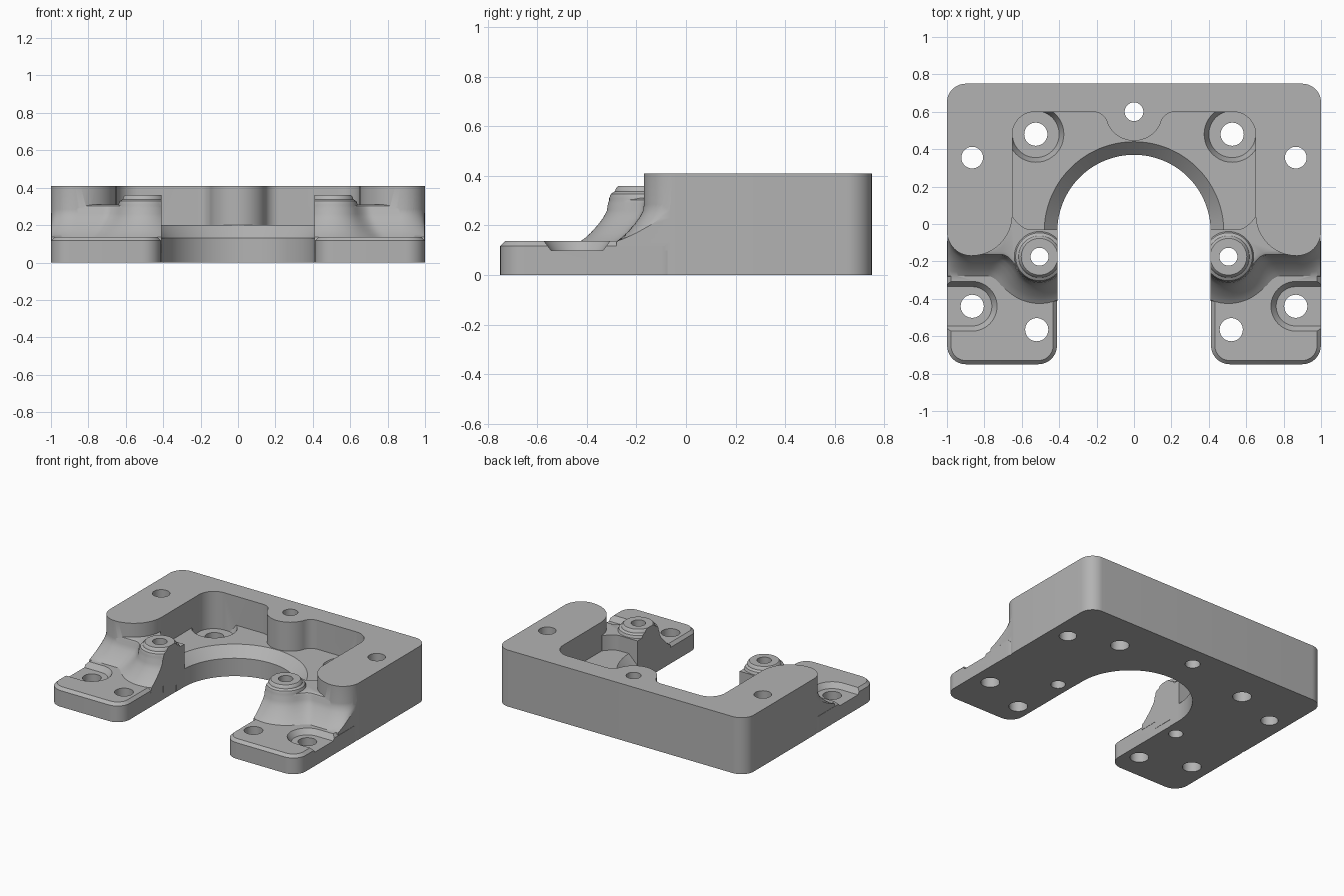
import bpy, bmesh
from math import sin, cos, sqrt, radians, pi

if "Cube" in bpy.data.objects:
    bpy.data.objects.remove(bpy.data.objects["Cube"])

grey = bpy.data.materials.new("machined_grey")
grey.use_nodes = True
grey.diffuse_color = (0.45, 0.45, 0.45, 1)
grey.node_tree.nodes["Principled BSDF"].inputs["Base Color"].default_value = (0.45, 0.45, 0.45, 1)


def arc(cx, cy, r, a0, a1, n=12):
    return [(cx + r * cos(radians(a0 + (a1 - a0) * i / n)),
             cy + r * sin(radians(a0 + (a1 - a0) * i / n))) for i in range(n + 1)]


def loft(name, levels):
    """Closed solid through (z, outline) levels with equal point counts."""
    bm = bmesh.new()
    rings = [[bm.verts.new((x, y, z)) for x, y in pts] for z, pts in levels]
    n = len(rings[0])
    for a, b in zip(rings, rings[1:]):
        for i in range(n):
            bm.faces.new((a[i], a[(i + 1) % n], b[(i + 1) % n], b[i]))
    bm.faces.new(rings[0])
    bm.faces.new(rings[-1])
    bmesh.ops.recalc_face_normals(bm, faces=bm.faces)
    me = bpy.data.meshes.new(name)
    bm.to_mesh(me)
    bm.free()
    me.materials.append(grey)
    ob = bpy.data.objects.new(name, me)
    bpy.context.collection.objects.link(ob)
    return ob


def prism(name, pts, z0, z1):
    return loft(name, [(z0, pts), (z1, pts)])


def turned(name, cx, cy, profile, n=48):
    """Round part from (radius, z) pairs."""
    return loft(name, [(z, arc(cx, cy, r, 0, 360 - 360 / n, n - 1)) for r, z in profile])


def bake(ob):
    dg = bpy.context.evaluated_depsgraph_get()
    me = bpy.data.meshes.new_from_object(ob.evaluated_get(dg))
    ob.modifiers.clear()
    ob.data = me


def combine(ob, other, operation):
    mod = ob.modifiers.new("join", "BOOLEAN")
    mod.operation, mod.object, mod.solver = operation, other, "EXACT"
    bake(ob)
    bpy.data.objects.remove(other)


def rounded(x0, x1, y0, y1, r):
    return (arc(x1 - r, y1 - r, r, 90, 0) + arc(x1 - r, y0 + r, r, 0, -90)
            + arc(x0 + r, y0 + r, r, -90, -180) + arc(x0 + r, y1 - r, r, 180, 90))


def slot(d):
    """U-shaped opening outline, widened by d."""
    r = 0.41 + d
    return arc(0, -0.04, r, 0, 180, 64) + [(-r, -1), (r, -1)]


# High wall: outer corner, rounded front end, pocket side, rear boss
wall = prism("bracket_body",
             [(-0.05, 0.75)] + arc(0.9, 0.65, 0.1, 90, 0)
             + arc(0.87, -0.04, 0.13, 0, -90) + arc(0.87, 0.05, 0.22, -90, -180)
             + arc(0.53, 0.48, 0.12, 0, 90) + arc(0.22, 0.52, 0.08, 90, 160)
             + arc(0, 0.6, 0.155, -20, -110, 20), 0, 0.41)

# Pocket floor with chamfered opening and counterbore
floor = prism("pocket_floor", [(-0.05, -0.12), (0.7, -0.12), (0.7, 0.65), (-0.05, 0.65)], 0, 0.2)
combine(floor, loft("opening", [(-0.1, slot(0)), (0.13, slot(0)), (0.2, slot(0.07)),
                                (0.3, slot(0.07))]), "DIFFERENCE")
combine(floor, turned("counterbore", 0.525, 0.48,
                      [(0.125, 0.14), (0.15, 0.2), (0.15, 0.3)]), "DIFFERENCE")

# Front foot with chamfered rim and a recess open to the side
foot = loft("foot", [(0, rounded(0.412, 0.999, -0.75, 0, 0.1)),
                     (0.117, rounded(0.412, 0.999, -0.75, 0, 0.1)),
                     (0.137, rounded(0.432, 0.979, -0.73, -0.02, 0.08))])


def recess(r):
    return [(1.2, -0.44 + r)] + arc(0.865, -0.44, r, 90, 270, 24) + [(1.2, -0.44 - r)]


combine(foot, loft("foot_recess", [(0.1, recess(0.105)), (0.14, recess(0.135)),
                                   (0.3, recess(0.135))]), "DIFFERENCE")


# Flared shoulder blending the post into the wall front
def shoulder(d):
    front, back = [], []
    r = 0.14 + d
    for i in range(61):
        x = 0.38 + 0.618 * i / 60
        u = x - 0.505
        lim = 0.9 * r
        post = -0.175 - sqrt(r * r - min(abs(u), lim) ** 2) + 2.06 * max(0, abs(u) - lim)
        bend = 0.13 - sqrt(0.0169 - max(0, x - 0.87) ** 2)
        face = -0.169 - d + bend * max(0, 1 - d / 0.11)
        h = max(0.1 - abs(post - face), 0) / 0.1
        front.append((x, min(post, face) - h * h * 0.025))
        t = min(1, max(0, (x - 0.55) / 0.1))
        back.append((x, -0.03 + 0.07 * t * t))
    return front + back[::-1]


flare = loft("shoulder", [(z, shoulder(d)) for z, d in (
    (0.1, 0.115), (0.137, 0.11), (0.15, 0.092), (0.17, 0.07), (0.2, 0.043),
    (0.23, 0.02), (0.26, 0.004), (0.29, 0), (0.303, -0.006), (0.31, -0.02))])

# Threaded post with stepped top
post = turned("post", 0.505, -0.175, [(0.135, 0.05), (0.135, 0.31), (0.128, 0.328), (0.112, 0.338),
                                      (0.108, 0.35), (0.098, 0.36)])
combine(flare, post, "UNION")
combine(flare, prism("opening", slot(0), -0.1, 1), "DIFFERENCE")

for part in (floor, foot, flare):
    combine(wall, part, "UNION")

# Through holes
for x, y, r in ((0, 0.6, 0.05), (0.865, 0.355, 0.058), (0.525, 0.48, 0.062),
                (0.865, -0.44, 0.062), (0.52, -0.565, 0.062)):
    combine(wall, turned("hole", x, y, [(r, -0.1), (r, 1)], 32), "DIFFERENCE")
combine(wall, turned("post_hole", 0.505, -0.175, [(0.048, -0.1), (0.048, 1)], 32), "DIFFERENCE")

# Other half
mirror = wall.modifiers.new("mirror", "MIRROR")
mirror.use_bisect_axis[0] = True
bake(wall)

bpy.ops.object.select_all(action="DESELECT")
wall.select_set(True)
bpy.context.view_layer.objects.active = wall
bpy.ops.object.shade_smooth_by_angle(angle=radians(30))
